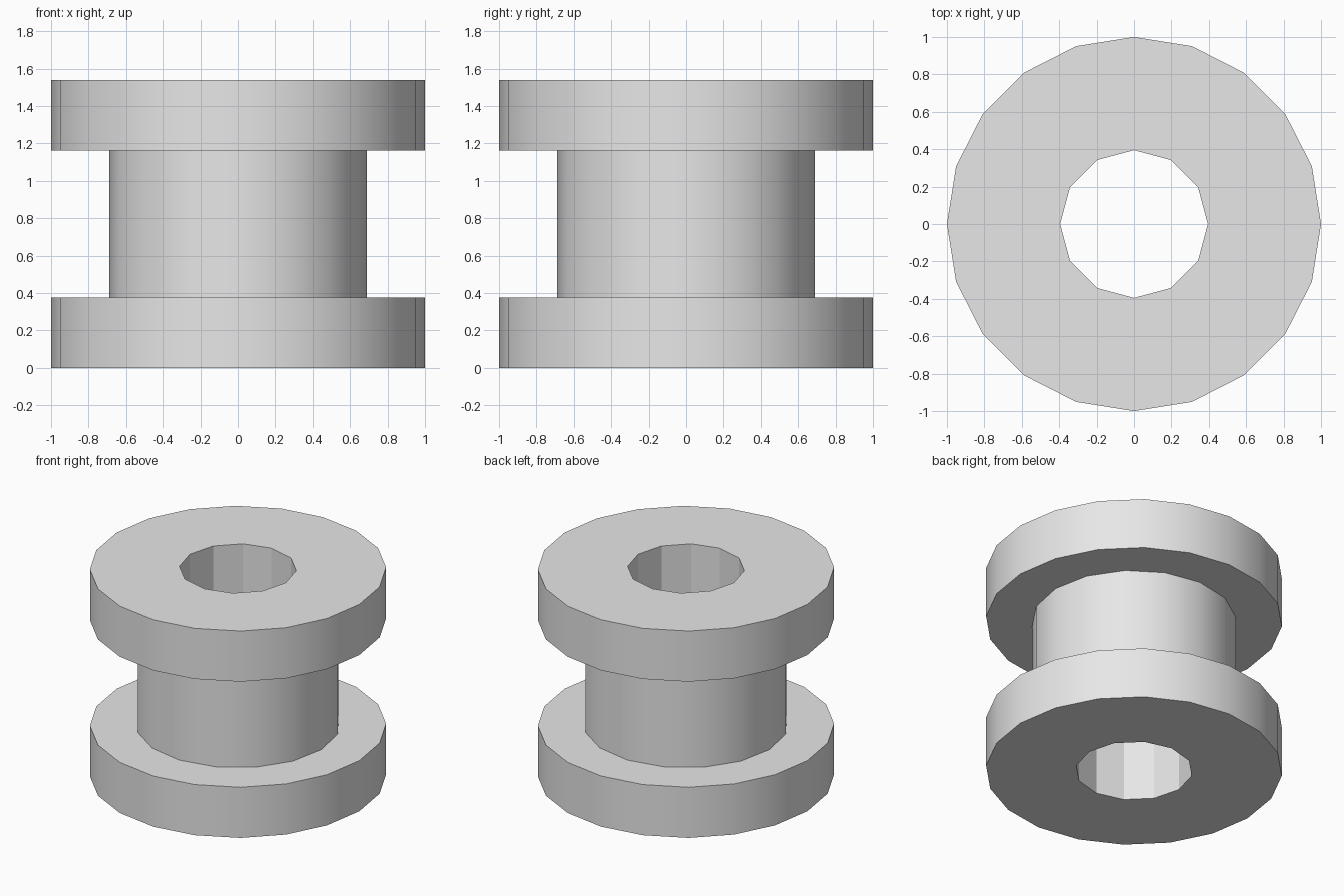
import bpy
import bmesh
import math

cube = bpy.data.objects.get("Cube")
if cube:
    bpy.data.objects.remove(cube, do_unlink=True)

BORE_RADIUS, BORE_SIDES = 0.395, 12
FLANGE_RADIUS, FLANGE_SIDES = 1.0, 20
HUB_RADIUS, HUB_SIDES = 0.69, 16
HEIGHT, FLANGE_THICKNESS = 1.54, 0.377

grey = bpy.data.materials.new("light_grey")
grey.use_nodes = True
grey.diffuse_color = (0.8, 0.8, 0.8, 1)
grey.node_tree.nodes["Principled BSDF"].inputs["Base Color"].default_value = (0.8, 0.8, 0.8, 1)


def wall(bm, radius, sides, z0, z1, inward=False):
    """Add an open prism wall and return its bottom and top edge loops."""
    rings = []
    for z in (z0, z1):
        rings.append([bm.verts.new((radius * math.cos(math.tau * i / sides),
                                    radius * math.sin(math.tau * i / sides), z))
                      for i in range(sides)])
    low, high = rings
    for i in range(sides):
        j = (i + 1) % sides
        quad = [low[i], low[j], high[j], high[i]]
        bm.faces.new(quad[::-1] if inward else quad)
    return [[bm.edges.get((r[i], r[(i + 1) % sides])) for i in range(sides)] for r in rings]


def tube(name, radius, sides, z0, z1, capped):
    """Build a bored ring; the hub needs no caps between the flanges."""
    bm = bmesh.new()
    outer = wall(bm, radius, sides, z0, z1)
    inner = wall(bm, BORE_RADIUS, BORE_SIDES, z0, z1, inward=True)
    if capped:
        for k, direction in enumerate((-1, 1)):
            cap = bmesh.ops.triangle_fill(bm, edges=outer[k] + inner[k], use_beauty=True)
            for face in cap["geom"]:
                if isinstance(face, bmesh.types.BMFace):
                    face.normal_update()
                    if face.normal.z * direction < 0:
                        face.normal_flip()
    mesh = bpy.data.meshes.new(name)
    bm.to_mesh(mesh)
    bm.free()
    mesh.materials.append(grey)
    obj = bpy.data.objects.new(name, mesh)
    bpy.context.collection.objects.link(obj)
    # Smooth rims, faceted bore
    bpy.ops.object.select_all(action="DESELECT")
    obj.select_set(True)
    bpy.context.view_layer.objects.active = obj
    bpy.ops.object.shade_smooth_by_angle(angle=math.radians(26))


top = HEIGHT - FLANGE_THICKNESS
tube("lower_flange", FLANGE_RADIUS, FLANGE_SIDES, 0, FLANGE_THICKNESS, True)
tube("hub", HUB_RADIUS, HUB_SIDES, FLANGE_THICKNESS, top, False)
tube("upper_flange", FLANGE_RADIUS, FLANGE_SIDES, top, HEIGHT, True)
